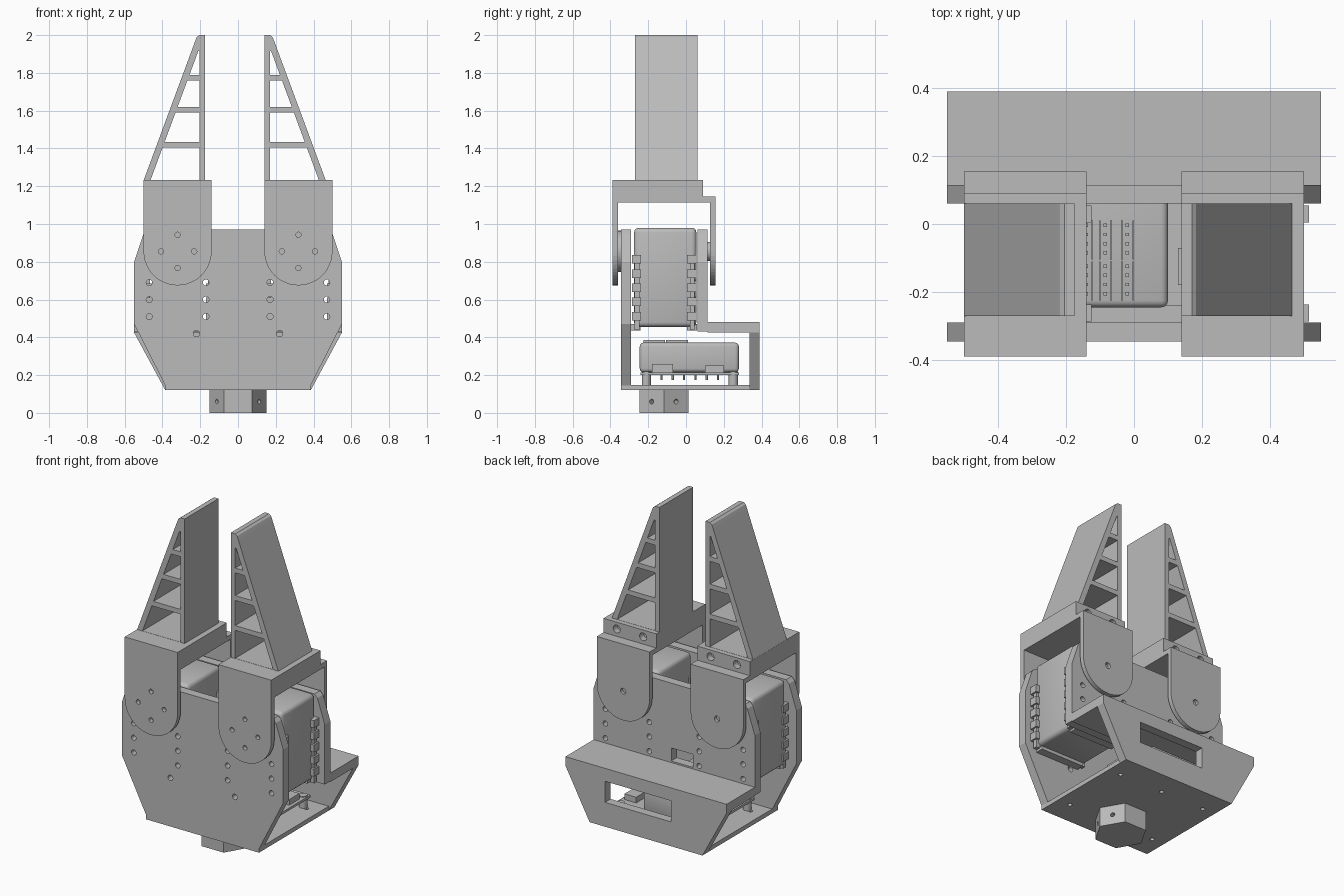
import bpy, bmesh, math
from mathutils import Matrix, Vector

cube = bpy.data.objects.get("Cube")
if cube:
    bpy.data.objects.remove(cube, do_unlink=True)

grey = bpy.data.materials.new("plain_grey")
grey.use_nodes = True
grey.diffuse_color = (0.5, 0.5, 0.5, 1)
grey.node_tree.nodes["Principled BSDF"].inputs["Base Color"].default_value = (0.5, 0.5, 0.5, 1)


def finish(name, bm):
    bmesh.ops.recalc_face_normals(bm, faces=bm.faces)
    mesh = bpy.data.meshes.new(name)
    bm.to_mesh(mesh)
    bm.free()
    mesh.materials.append(grey)
    ob = bpy.data.objects.new(name, mesh)
    bpy.context.collection.objects.link(ob)
    return ob


def add_box(bm, x0, x1, y0, y1, z0, z1):
    m = Matrix.Translation(((x0 + x1) / 2, (y0 + y1) / 2, (z0 + z1) / 2))
    bmesh.ops.create_cube(bm, size=1, matrix=m @ Matrix.Diagonal((x1 - x0, y1 - y0, z1 - z0, 1)))


def add_rod(bm, centre, r, length, axis="Y", sides=16):
    turn = {"Y": Matrix.Rotation(math.pi / 2, 4, "X"), "X": Matrix.Rotation(math.pi / 2, 4, "Y"),
            "Z": Matrix.Identity(4)}[axis]
    bmesh.ops.create_cone(bm, cap_ends=True, segments=sides, radius1=r, radius2=r, depth=length,
                          matrix=Matrix.Translation(centre) @ turn)


def add_prism(bm, outline, y0, y1):
    """Extrude an outline in the xz plane along y."""
    face = bm.faces.new([bm.verts.new((x, y0, z)) for x, z in outline])
    new = bmesh.ops.extrude_face_region(bm, geom=[face])["geom"]
    bmesh.ops.translate(bm, vec=(0, y1 - y0, 0), verts=[v for v in new if isinstance(v, bmesh.types.BMVert)])


def boxes(name, *sizes):
    bm = bmesh.new()
    for s in sizes:
        add_box(bm, *s)
    return finish(name, bm)


def prism(name, outline, y0, y1):
    bm = bmesh.new()
    add_prism(bm, outline, y0, y1)
    return finish(name, bm)


def apply_mods(ob):
    bpy.context.view_layer.objects.active = ob
    for mod in list(ob.modifiers):
        bpy.ops.object.modifier_apply(modifier=mod.name)


def cut(ob, bm):
    cutter = finish("cutter", bm)
    cutter.hide_render = True
    mod = ob.modifiers.new("holes", "BOOLEAN")
    mod.object, mod.operation, mod.solver = cutter, "DIFFERENCE", "EXACT"
    apply_mods(ob)
    bpy.data.objects.remove(cutter, do_unlink=True)


def soften(ob, width):
    mod = ob.modifiers.new("round", "BEVEL")
    mod.width, mod.segments = width, 3
    apply_mods(ob)
    smooth(ob)


def smooth(ob):
    bpy.ops.object.select_all(action="DESELECT")
    ob.select_set(True)
    bpy.context.view_layer.objects.active = ob
    bpy.ops.object.shade_smooth_by_angle()


def both(half):
    return half + [(-x, z) for x, z in reversed(half)]


def screw_holes():
    bm = bmesh.new()
    for x in (-0.47, -0.17, 0.17, 0.47):
        for z in (0.51, 0.6, 0.69):
            add_rod(bm, (x, 0, z), 0.016, 2)
    return bm


# Frame: front plate, back plate, ledge, floor and rear wall
upper = [(0.55, 0.8), (0.5, 0.95), (0.48, 0.97)]
front_plate = prism("front_plate", both([(0.385, 0.12), (0.385, 0.145), (0.55, 0.47)] + upper), -0.345, -0.29)
holes = screw_holes()
for x in (-0.22, 0.22):
    add_rod(holes, (x, 0, 0.42), 0.017, 2)
cut(front_plate, holes)

back_plate = prism("back_plate", both([(0.55, 0.43)] + upper), 0.06, 0.115)
holes = screw_holes()
add_box(holes, -0.13, 0.02, 0, 0.2, 0.49, 0.57)
cut(back_plate, holes)

boxes("ledge", (-0.55, 0.55, 0.115, 0.39, 0.425, 0.48))
rear_wall = prism("rear_wall", both([(0.385, 0.12), (0.55, 0.425)]), 0.335, 0.39)
holes = bmesh.new()
add_box(holes, -0.17, 0.28, 0.2, 0.5, 0.27, 0.4)
cut(rear_wall, holes)

floor = boxes("floor", (-0.385, 0.385, -0.29, 0.335, 0.12, 0.147))
holes = bmesh.new()
for x in (-0.3, 0.0, 0.3):
    for y in (-0.2, 0.24):
        if x or y > 0:
            add_rod(holes, (x, y, 0.13), 0.013, 0.2, "Z")
cut(floor, holes)

# Hexagonal mounting boss with radial screw holes
bm = bmesh.new()
boss_y = -0.117
add_prism(bm, [(0.15 * math.cos(a * math.pi / 3), 0.15 * math.sin(a * math.pi / 3)) for a in range(6)], 0, 0.12)
bmesh.ops.transform(bm, matrix=Matrix.Translation((0, boss_y, 0)) @ Matrix.Rotation(math.pi / 2, 4, "X"), verts=bm.verts)
low = min(v.co.z for v in bm.verts)
bmesh.ops.translate(bm, vec=(0, 0, -low), verts=bm.verts)
boss = finish("mounting_boss", bm)
holes = bmesh.new()
for a in (30, 150, 210, 330):
    d = Vector((math.cos(math.radians(a)), math.sin(math.radians(a)), 0))
    m = Matrix.Translation(d * 0.13 + Vector((0, boss_y, 0.06))) @ d.to_track_quat("Z", "Y").to_matrix().to_4x4()
    bmesh.ops.create_cone(holes, cap_ends=True, segments=12, radius1=0.013, radius2=0.013, depth=0.08, matrix=m)
cut(boss, holes)

# Controller: board, posts, housing and sockets
boxes("controller_board", (-0.3, 0.3, -0.24, 0.28, 0.2, 0.215))
bm = bmesh.new()
for x in (-0.27, 0.27):
    for y in (-0.21, 0.25):
        add_rod(bm, (x, y, 0.18), 0.024, 0.08, "Z")
for i in range(6):
    add_rod(bm, (-0.1 + i * 0.04, -0.13 + i * 0.06, 0.19), 0.006, 0.03, "Z", 6)
finish("board_posts", bm)
soften(boxes("controller_housing", (-0.28, 0.1, -0.245, 0.28, 0.215, 0.372)), 0.02)
sockets = []
for x in (-0.14, -0.085, -0.02):
    for y in (-0.16, -0.04):
        for dx in (-0.018, 0.015):
            sockets.append((x + dx, x + dx + 0.005, y - 0.065, y + 0.05, 0.37, 0.385))
        for i in range(4):
            sockets.append((x - 0.005, x + 0.005, y - 0.05 + i * 0.027, y - 0.04 + i * 0.027, 0.37, 0.383))
boxes("housing_sockets", *sockets)
boxes("board_socket", (0.13, 0.2, -0.18, -0.07, 0.21, 0.26), (0.2, 0.28, 0.1, 0.2, 0.21, 0.25))


def arm_outline(cx, top):
    arc = [(cx + 0.18 * math.cos(t), 0.855 + 0.18 * math.sin(t))
           for t in (math.pi + math.pi * i / 24 for i in range(25))]
    return [(cx + 0.18, top), (cx - 0.18, top)] + arc


for side, name in ((-1, "right"), (1, "left")):
    cx = 0.32 * side

    # Servo body, side sockets and horns
    servo = boxes(name + "_servo", (cx - 0.17, cx + 0.17, -0.275, 0.055, 0.455, 0.98))
    soften(servo, 0.025)
    cut(servo, screw_holes())
    teeth = []
    for face in (-1, 1):
        x = cx + face * 0.165
        for y in (-0.287, 0.005):
            teeth.append((x - 0.005, x + 0.02, y + 0.015, y + 0.04, 0.44, 0.83))
            for i in range(5):
                z = 0.49 + i * 0.075
                teeth.append((x - 0.015, x + 0.03, y, y + 0.05, z, z + 0.045))
    boxes(name + "_servo_sockets", *teeth)
    boxes(name + "_servo_base", (cx - 0.15, cx + 0.15, -0.29, -0.24, 0.435, 0.47),
          (cx - 0.15, cx + 0.15, 0.005, 0.058, 0.435, 0.47))
    bm = bmesh.new()
    add_rod(bm, (cx, -0.33, 0.855), 0.11, 0.07, sides=32)
    add_rod(bm, (cx, 0.1, 0.855), 0.05, 0.07, sides=24)
    smooth(finish(name + "_servo_horns", bm))

    # Bracket: front arm, block and rear arm
    front = prism(name + "_front_arm", arm_outline(cx, 1.115), -0.39, -0.36)
    holes = bmesh.new()
    for dx, dz in ((0.088, 0), (-0.088, 0), (0, 0.088), (0, -0.088)):
        add_rod(holes, (cx + dx, -0.38, 0.855 + dz), 0.014, 0.2)
    cut(front, holes)
    block = boxes(name + "_bracket_block", (cx - 0.18, cx + 0.18, -0.39, 0.09, 1.115, 1.232))
    holes = bmesh.new()
    for dx in (-0.09, 0.09):
        add_rod(holes, (cx + dx, 0.09, 1.19), 0.024, 0.08)
    cut(block, holes)
    boxes(name + "_rear_shelf", (cx - 0.18, cx + 0.18, 0.09, 0.155, 1.115, 1.145))
    rear = prism(name + "_rear_arm", arm_outline(cx, 1.115), 0.128, 0.155)
    holes = bmesh.new()
    add_rod(holes, (cx, 0.14, 0.855), 0.018, 0.2)
    cut(rear, holes)

    # Finger: tapered frame with rungs, inner wall upright
    inner = -0.175 if side < 0 else 0.14
    slope = 0.285 / 0.77

    def outer(z):
        return 0.325 - slope * (z - 1.23)

    shape = [(0, 1.23), (0.325, 1.23), (outer(1.97), 1.97), (0.043, 1.99), (0.03, 2.0), (0, 2.0)]
    finger = prism(name + "_finger", [(inner + side * x, z) for x, z in shape], -0.27, 0.06)
    holes = bmesh.new()
    for z0, z1 in ((1.233, 1.405), (1.435, 1.59), (1.62, 1.76), (1.79, 1.915)):
        gap = [(0.03, z0), (outer(z0) - 0.036, z0), (max(outer(z1) - 0.036, 0.034), z1), (0.03, z1)]
        add_prism(holes, [(inner + side * x, z) for x, z in gap], -0.4, 0.2)
    cut(finger, holes)
